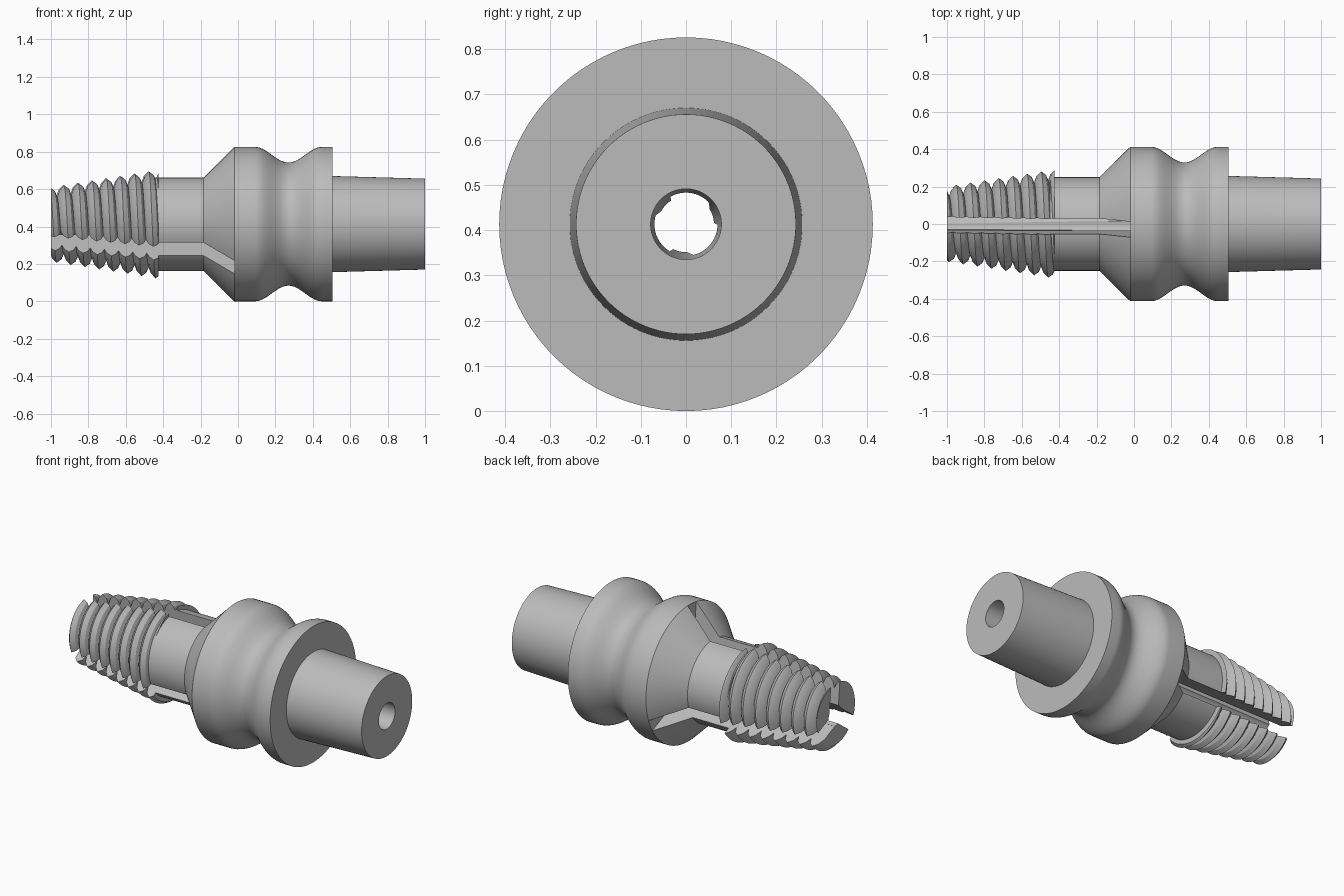
import bpy, bmesh, math
from mathutils import Matrix, Vector

AXIS_Z = 0.413
PITCH = 0.0757
SEG = 96

if "Cube" in bpy.data.objects:
    bpy.data.objects.remove(bpy.data.objects["Cube"], do_unlink=True)

steel = bpy.data.materials.new("steel grey")
steel.use_nodes = True
GREY = (0.5, 0.5, 0.5, 1)
steel.diffuse_color = GREY
steel.node_tree.nodes["Principled BSDF"].inputs["Base Color"].default_value = GREY


def finish(bm, name, cutter=False):
    bmesh.ops.recalc_face_normals(bm, faces=bm.faces)
    mesh = bpy.data.meshes.new(name)
    bm.to_mesh(mesh)
    bm.free()
    mesh.materials.append(steel)
    obj = bpy.data.objects.new(name, mesh)
    obj.location.z = AXIS_Z
    bpy.context.collection.objects.link(obj)
    obj.hide_render = cutter
    return obj


def lathe(name, profile, cutter=False):
    """Closed solid turned about the x axis from (x, radius) pairs."""
    bm = bmesh.new()
    rings = []
    for x, r in profile:
        angles = [2 * math.pi * k / SEG for k in range(SEG)]
        rings.append([bm.verts.new((x, r * math.cos(a), r * math.sin(a))) for a in angles])
    for a, b in zip(rings, rings[1:]):
        for k in range(SEG):
            n = (k + 1) % SEG
            bm.faces.new((a[k], a[n], b[n], b[k]))
    bm.faces.new(rings[0])
    bm.faces.new(rings[-1])
    return finish(bm, name, cutter)


def thread(name, x_start, x_end):
    """Tapered helical thread, cut square at both ends."""
    bm = bmesh.new()
    tooth = [(0, 0.055), (0.17, 0.022), (0.5, 0), (0.83, 0.022), (1, 0.055)]
    turns = 12
    rows = []
    for s in range(turns * SEG + 1):
        a = 2 * math.pi * s / SEG
        row = []
        for t, depth in tooth:
            x = x_start - 2 * PITCH + PITCH * (s / SEG + t + 0.15)
            r = 0.202 + 0.157 * (x + 1) - depth
            row.append(bm.verts.new((x, r * math.cos(a), r * math.sin(a))))
        rows.append(row)
    for a, b in zip(rows, rows[1:]):
        for i in range(len(tooth) - 1):
            bm.faces.new((a[i], a[i + 1], b[i + 1], b[i]))
    bmesh.ops.remove_doubles(bm, verts=bm.verts, dist=1e-5)
    for x, side in ((x_start, -1), (x_end, 1)):
        geom = bm.verts[:] + bm.edges[:] + bm.faces[:]
        bmesh.ops.bisect_plane(bm, geom=geom, dist=1e-6, plane_co=(x, 0, 0),
                               plane_no=(side, 0, 0), clear_outer=True)
        rim = [e for e in bm.edges if e.is_boundary
               and all(abs(v.co.x - x) < 1e-4 for v in e.verts)]
        bmesh.ops.holes_fill(bm, edges=rim, sides=0)
    return finish(bm, name)


def slot_cutter(name, turn):
    """Box that opens one lengthwise slot, slightly off the radial line."""
    bm = bmesh.new()
    place = (Matrix.Rotation(turn, 4, 'X') @ Matrix.Translation((0, 0.014, 0))
             @ Matrix.Rotation(math.radians(6), 4, 'X')
             @ Matrix.Translation((-0.62, 0, 0.315)))
    bmesh.ops.create_cube(bm, size=1, matrix=place @ Matrix.Diagonal((1.2, 0.083, 0.57, 1)))
    return finish(bm, name, cutter=True)


# Body: neck, cone, grooved collar and tapered shank
groove = []
for k in range(25):
    u = -1 + k / 12
    groove.append((0.27 + 0.18 * u, 0.413 - 0.084 * (1 + math.cos(math.pi * u)) / 2))
body = lathe("grooved_body", [(-0.45, 0.25), (-0.185, 0.25), (-0.02, 0.413)] + groove
             + [(0.505, 0.413), (0.505, 0.257), (1, 0.243)])

# Threaded end
screw = thread("threaded_end", -1, -0.425)

# Through bore and three slots
cutters = [lathe("bore_cutter", [(-1.1, 0.061), (1.05, 0.0785)], cutter=True)]
cutters += [slot_cutter(f"slot_cutter_{k + 1}", k * 2 * math.pi / 3) for k in range(3)]

for part in (body, screw):
    for c in cutters:
        mod = part.modifiers.new(c.name, 'BOOLEAN')
        mod.operation = 'DIFFERENCE'
        mod.solver = 'EXACT'
        mod.object = c
    bpy.ops.object.select_all(action='DESELECT')
    part.select_set(True)
    bpy.context.view_layer.objects.active = part
    for c in cutters:
        bpy.ops.object.modifier_apply(modifier=c.name)
    bpy.ops.object.shade_smooth_by_angle(angle=math.radians(25))

for c in cutters:
    bpy.data.objects.remove(c, do_unlink=True)
